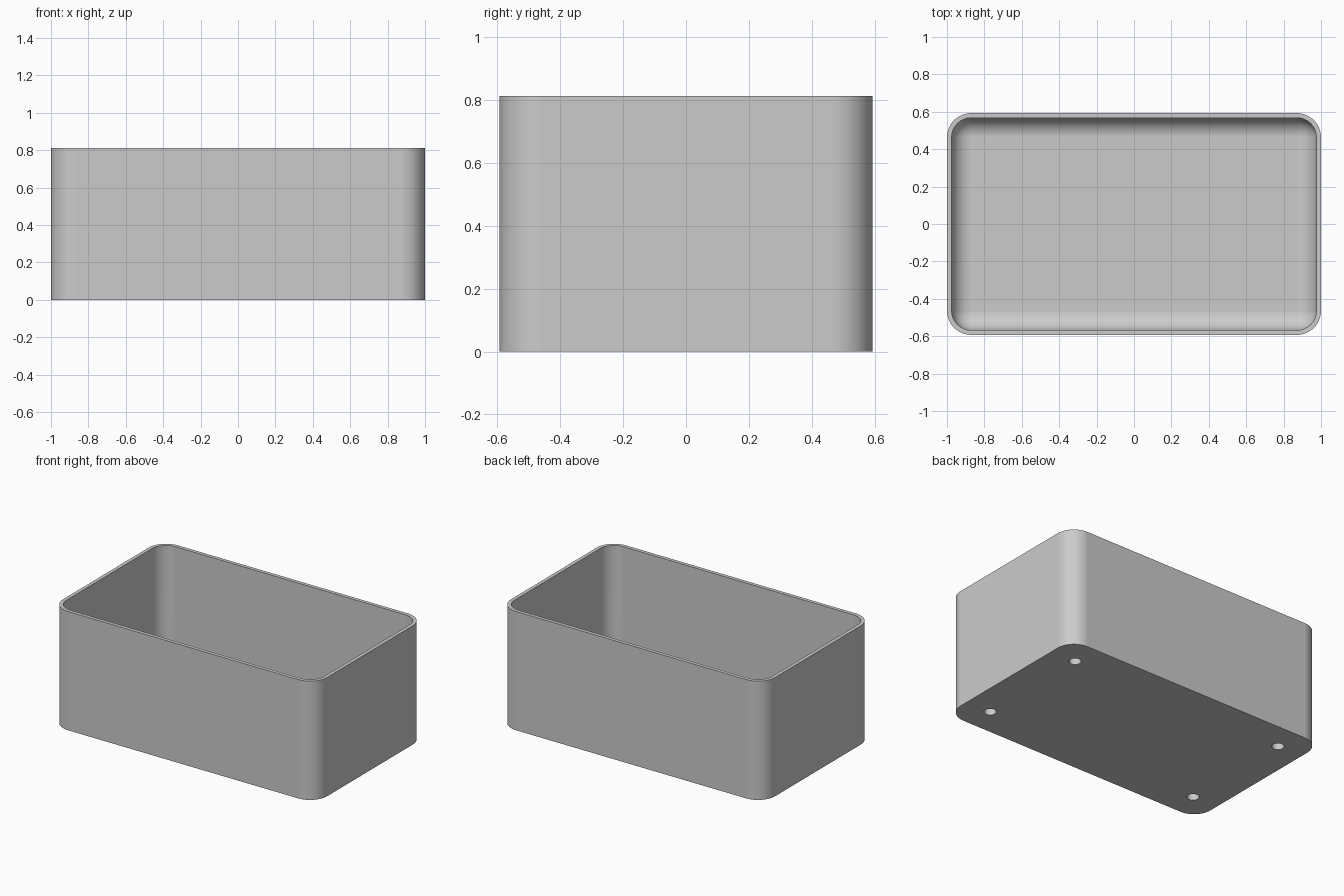
import bpy
import bmesh
from mathutils import Matrix, Vector

HALF_X, HALF_Y, HEIGHT = 1.0, 0.593, 0.813
WALL, FLOOR, CORNER = 0.025, 0.07, 0.13
HOLE_X, HOLE_Y, HOLE_R, HOLE_DEPTH = 0.813, 0.405, 0.038, 0.05

default = bpy.data.objects.get("Cube")
if default:
    bpy.data.objects.remove(default, do_unlink=True)

grey = bpy.data.materials.new("light grey plastic")
grey.use_nodes = True
colour = (0.6, 0.6, 0.6, 1.0)
grey.diffuse_color = colour
grey.node_tree.nodes["Principled BSDF"].inputs["Base Color"].default_value = colour


def make_object(name, bm):
    bmesh.ops.recalc_face_normals(bm, faces=bm.faces)
    mesh = bpy.data.meshes.new(name)
    bm.to_mesh(mesh)
    bm.free()
    mesh.materials.append(grey)
    obj = bpy.data.objects.new(name, mesh)
    bpy.context.collection.objects.link(obj)
    return obj


def rounded_box(name, hx, hy, z0, z1, radius, round_bottom):
    """Box with rounded upright edges and, if asked, a rounded base edge."""
    bm = bmesh.new()
    bmesh.ops.create_cube(bm, size=2)
    for v in bm.verts:
        v.co = Vector((v.co.x * hx, v.co.y * hy, z1 if v.co.z > 0 else z0))
    edges = []
    for e in bm.edges:
        a, b = (v.co.z for v in e.verts)
        if abs(a - b) > 0.01 or (round_bottom and max(a, b) < z0 + 0.01):
            edges.append(e)
    bmesh.ops.bevel(bm, geom=edges, offset=radius, segments=12,
                    profile=0.5, affect='EDGES')
    return make_object(name, bm)


# Outer body
box = rounded_box("open_box", HALF_X, HALF_Y, 0, HEIGHT, CORNER, False)

# Cavity with a rounded floor edge
cavity = rounded_box("cavity_cutter", HALF_X - WALL, HALF_Y - WALL,
                     FLOOR, HEIGHT + 0.2, CORNER - WALL, True)

# Four blind round recesses under the base
bm = bmesh.new()
for sx in (-1, 1):
    for sy in (-1, 1):
        bmesh.ops.create_cone(
            bm, cap_ends=True, segments=32, radius1=HOLE_R, radius2=HOLE_R,
            depth=2 * HOLE_DEPTH,
            matrix=Matrix.Translation((sx * HOLE_X, sy * HOLE_Y, 0)))
recesses = make_object("recess_cutter", bm)

# Cut the body, then drop the cutters
bpy.ops.object.select_all(action='DESELECT')
bpy.context.view_layer.objects.active = box
box.select_set(True)
for cutter in (cavity, recesses):
    cutter.hide_render = True
    cut = box.modifiers.new(cutter.name, 'BOOLEAN')
    cut.operation = 'DIFFERENCE'
    cut.solver = 'EXACT'
    cut.object = cutter
    bpy.ops.object.modifier_apply(modifier=cut.name)
    bpy.data.objects.remove(cutter, do_unlink=True)

# Smooth corners while the broad walls stay flat
bpy.ops.object.shade_smooth_by_angle(angle=0.6)
flat_walls = box.modifiers.new("flat_walls", 'WEIGHTED_NORMAL')
flat_walls.keep_sharp = True
